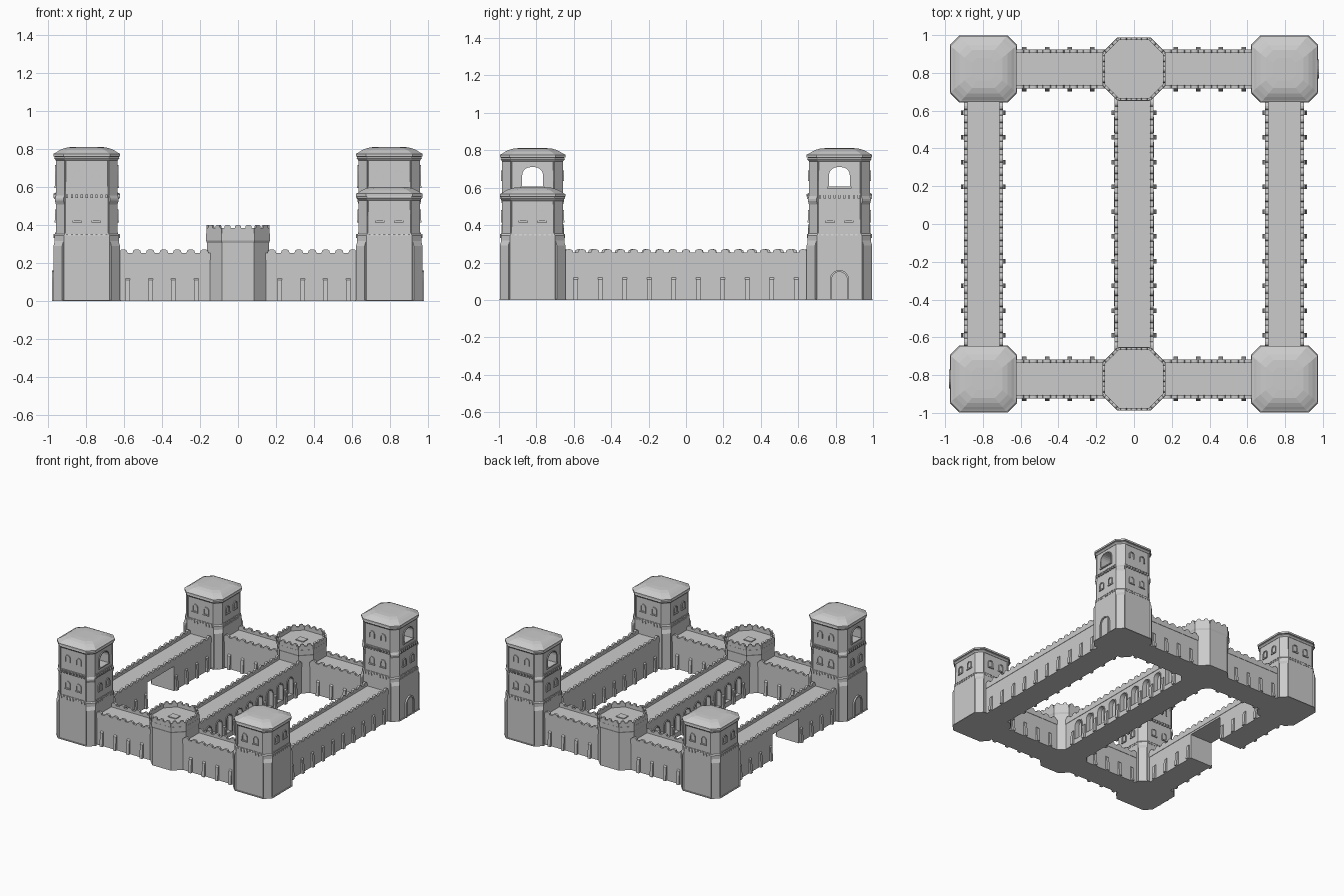
import bpy, bmesh
from math import sin, cos, pi, radians, hypot, atan2
from mathutils import Matrix, Vector

if "Cube" in bpy.data.objects:
    bpy.data.objects.remove(bpy.data.objects["Cube"])

T = Matrix.Translation


def rz(deg):
    return Matrix.Rotation(radians(deg), 4, 'Z')


def finish(name, bm, helper=False):
    bmesh.ops.recalc_face_normals(bm, faces=bm.faces)
    me = bpy.data.meshes.new(name)
    bm.to_mesh(me)
    bm.free()
    ob = bpy.data.objects.new(name, me)
    bpy.context.collection.objects.link(ob)
    ob.hide_render = helper
    if helper:
        ob.display_type = 'WIRE'
        ob.hide_viewport = False
    return ob


def cut(ob, cutter):
    m = ob.modifiers.new("cut", 'BOOLEAN')
    m.operation, m.solver, m.object = 'DIFFERENCE', 'EXACT', cutter


def prism(bm, pts, y0, y1, M=Matrix()):
    """Extrude an x-z outline from y0 to y1."""
    a = [bm.verts.new(M @ Vector((x, y0, z))) for x, z in pts]
    b = [bm.verts.new(M @ Vector((x, y1, z))) for x, z in pts]
    n = len(pts)
    bm.faces.new(a)
    bm.faces.new(b[::-1])
    for i in range(n):
        bm.faces.new((a[i], b[i], b[(i + 1) % n], a[(i + 1) % n]))


def box(bm, x0, x1, y0, y1, z0, z1, M=Matrix()):
    prism(bm, [(x0, z0), (x1, z0), (x1, z1), (x0, z1)], y0, y1, M)


def loft(bm, sections, M=Matrix()):
    """Stack chamfered squares given as (z, half width, chamfer)."""
    rings = []
    for z, h, c in sections:
        k = h - c
        pts = [(h, -k), (h, k), (k, h), (-k, h), (-h, k), (-h, -k), (-k, -h), (k, -h)]
        rings.append([bm.verts.new(M @ Vector((x, y, z))) for x, y in pts])
    for a, b in zip(rings, rings[1:]):
        for i in range(8):
            bm.faces.new((a[i], a[(i + 1) % 8], b[(i + 1) % 8], b[i]))
    bm.faces.new(rings[0][::-1])
    bm.faces.new(rings[-1])


def arch(w, z0, z1, r, cx=0):
    """Outline of half width w with top corners rounded by r."""
    pts = [(cx + w, z0)]
    for s, t0 in ((1, 0), (-1, pi / 2)):
        for i in range(6):
            t = t0 + i * pi / 10
            pts.append((cx + s * (w - r) + r * cos(t), z1 - r + r * sin(t)))
    pts.append((cx - w, z0))
    return [p for i, p in enumerate(pts) if i == 0 or hypot(p[0] - pts[i - 1][0], p[1] - pts[i - 1][1]) > 1e-5]


def frame(bm, w, z0, z1, r, t, y0, y1, M, cx=0):
    outer = arch(w + t, z0, z1 + t, r + t, cx)
    inner = arch(w, z0, z1, r, cx)
    prism(bm, outer + inner[::-1], y0, y1, M)


def parapet(bm, length, z0, z1, thick, M, pitch=0.07):
    """Thin wall with round-topped merlons, along x and centred."""
    n = max(1, round(length / pitch))
    p = length / n
    pts = [(length / 2, z0), (-length / 2, z0)]
    for i in range(n):
        c = -length / 2 + (i + 0.5) * p
        pts.append((c - p / 2, z1 - 0.018))
        pts += [(c - 0.31 * p * cos(k * pi / 6), z1 - 0.018 + 0.018 * sin(k * pi / 6) ** 0.7) for k in range(7)]
    pts.append((length / 2, z1 - 0.018))
    prism(bm, pts, -thick / 2, thick / 2, M)


WALL_W, DECK = 0.1, 0.235


def wall(name, length, M, spots, gap=0.0):
    bm = bmesh.new()
    box(bm, -length / 2, length / 2, -WALL_W, WALL_W, 0, DECK, M)
    body = finish(name, bm)
    bm = bmesh.new()
    for a in (0, 180):
        R = M @ rz(a)
        parapet(bm, length, 0.215, 0.272, 0.018, R @ T((0, -WALL_W + 0.006, 0)))
        # tapered buttresses
        for x in spots:
            if abs(x) > gap:
                B = R @ T((x, -WALL_W, 0)) @ rz(90)
                prism(bm, [(-0.018, 0), (0.005, 0), (0.005, 0.125), (-0.01, 0.11)], -0.012, 0.012, B)
    finish(name + "_battlements", bm)
    return body


# curtain walls
long_spots = [0.131 * (i - 4.5) for i in range(10)]
short_spots = [s * (0.22 + 0.12 * i) for s in (-1, 1) for i in range(4)]
left = wall("left_wall", 1.32, T((-0.797, 0, 0)) @ rz(90), long_spots, 0.18)
wall("right_wall", 1.32, T((0.797, 0, 0)) @ rz(90), long_spots)
wall("front_wall", 1.28, T((0, -0.82, 0)), short_spots)
wall("back_wall", 1.28, T((0, 0.82, 0)), short_spots)
middle = wall("middle_wall", 1.36, rz(90), long_spots)

# gateway through the left wall
bm = bmesh.new()
box(bm, -1.1, -0.6, -0.17, 0.17, -0.05, 0.2)
cut(left, finish("gateway_cutter", bm, True))

# arched niches along both faces of the middle wall
bm, fr = bmesh.new(), bmesh.new()
for a in (90, 270):
    for i in range(9):
        x = 0.131 * (i - 4)
        prism(bm, arch(0.034, 0.04, 0.185, 0.034, x), -0.14, -0.07, rz(a))
        frame(fr, 0.034, 0.04, 0.185, 0.034, 0.008, -0.106, -0.098, rz(a), x)
cut(middle, finish("niche_cutter", bm, True))
finish("niche_frames", fr)

# octagonal gate towers
for label, y in (("front", -0.82), ("back", 0.82)):
    M = T((0, y, 0))
    bm = bmesh.new()
    loft(bm, [(0, 0.163, 0.079), (0.305, 0.163, 0.079), (0.318, 0.168, 0.08), (0.355, 0.168, 0.08)], M)
    h, c = 0.16, 0.077
    for i in range(4):
        R = M @ rz(90 * i)
        parapet(bm, 2 * (h - c), 0.345, 0.402, 0.014, R @ T((0, -h, 0)), 0.06)
        parapet(bm, c * 2 ** 0.5, 0.345, 0.402, 0.014, R @ T((h - c / 2, -h + c / 2, 0)) @ rz(45), 0.06)
    box(bm, -0.035, 0.035, -0.03, 0.03, 0.35, 0.362, M)
    finish(label + "_gate_tower", bm)


def corner_tower(name, x, y, tall, door_rot):
    M = T((x, y, 0))
    top = 0.74 if tall else 0.53
    # shaft
    bm = bmesh.new()
    loft(bm, [(0, 0.17, 0.05), (0.345, 0.17, 0.05), (0.36, 0.162, 0.05), (top, 0.16, 0.05)], M)
    shaft = finish(name + "_shaft", bm)

    # corner piers, corbels and shallow windows
    bm = bmesh.new()
    loft(bm, [(0, 0.178, 0.05), (0.006, 0.178, 0.05)], M)
    levels = [0.36, 0.57] if tall else [0.36]
    for i in range(4):
        R = M @ rz(90 * i)
        P = R @ rz(45) @ T((0, -0.19, 0)) @ rz(90)
        pier = [(0.02, 0), (-0.026, 0), (-0.026, 0.29), (-0.008, 0.335)]
        for lv in levels:
            e = lv + 0.17
            pier += [(-0.008, e - 0.02), (-0.016, e), (-0.016, e + 0.01), (-0.008, e + 0.025)] if e < top - 0.01 else []
        pier += [(-0.008, top), (0.02, top)]
        prism(bm, pier, -0.032, 0.032, P)
        for lv in levels:
            box(bm, -0.112, 0.112, -0.166, -0.155, lv - 0.008, lv, R)
            for k in range(9):
                cx = (k - 4) * 0.026
                box(bm, cx - 0.006, cx + 0.006, -0.174, -0.155, lv - 0.028, lv - 0.008, R)
        for cx in (-0.05, 0.05):
            frame(bm, 0.017, 0.425, 0.475, 0.017, 0.007, -0.168, -0.157, R, cx)
            box(bm, cx - 0.026, cx + 0.026, -0.17, -0.157, 0.415, 0.425, R)
            if tall and i % 2 == 0:
                frame(bm, 0.017, 0.635, 0.685, 0.017, 0.007, -0.168, -0.157, R, cx)
        if tall and i % 2:
            frame(bm, 0.056, 0.605, 0.71, 0.045, 0.008, -0.167, -0.152, R)
            box(bm, -0.066, 0.066, -0.17, -0.152, 0.597, 0.606, R)
    if tall:
        D = M @ rz(door_rot)
        frame(bm, 0.041, 0, 0.15, 0.041, 0.01, -0.183, -0.165, D)
        prism(bm, arch(0.042, 0, 0.151, 0.041), -0.173, -0.16, D)
    finish(name + "_trim", bm)

    # stepped cornice and low domed roof
    bm = bmesh.new()
    loft(bm, [(top, 0.162, 0.05), (top + 0.012, 0.172, 0.052), (top + 0.02, 0.168, 0.052),
              (top + 0.022, 0.175, 0.052), (top + 0.036, 0.175, 0.052), (top + 0.042, 0.163, 0.05),
              (top + 0.052, 0.148, 0.048), (top + 0.062, 0.128, 0.045), (top + 0.07, 0.1, 0.04),
              (top + 0.072, 0.06, 0.025)], M)
    finish(name + "_roof", bm)

    # lookout opening straight through the top storey
    if tall:
        bm = bmesh.new()
        prism(bm, arch(0.056, 0.605, 0.71, 0.045), -0.3, 0.3, M @ rz(90))
        cut(shaft, finish(name + "_opening_cutter", bm, True))


# corner towers: tall ones diagonal to each other
corner_tower("front_left_tower", -0.797, -0.82, True, 270)
corner_tower("back_right_tower", 0.797, 0.82, True, 90)
corner_tower("front_right_tower", 0.797, -0.82, False, 0)
corner_tower("back_left_tower", -0.797, 0.82, False, 0)
